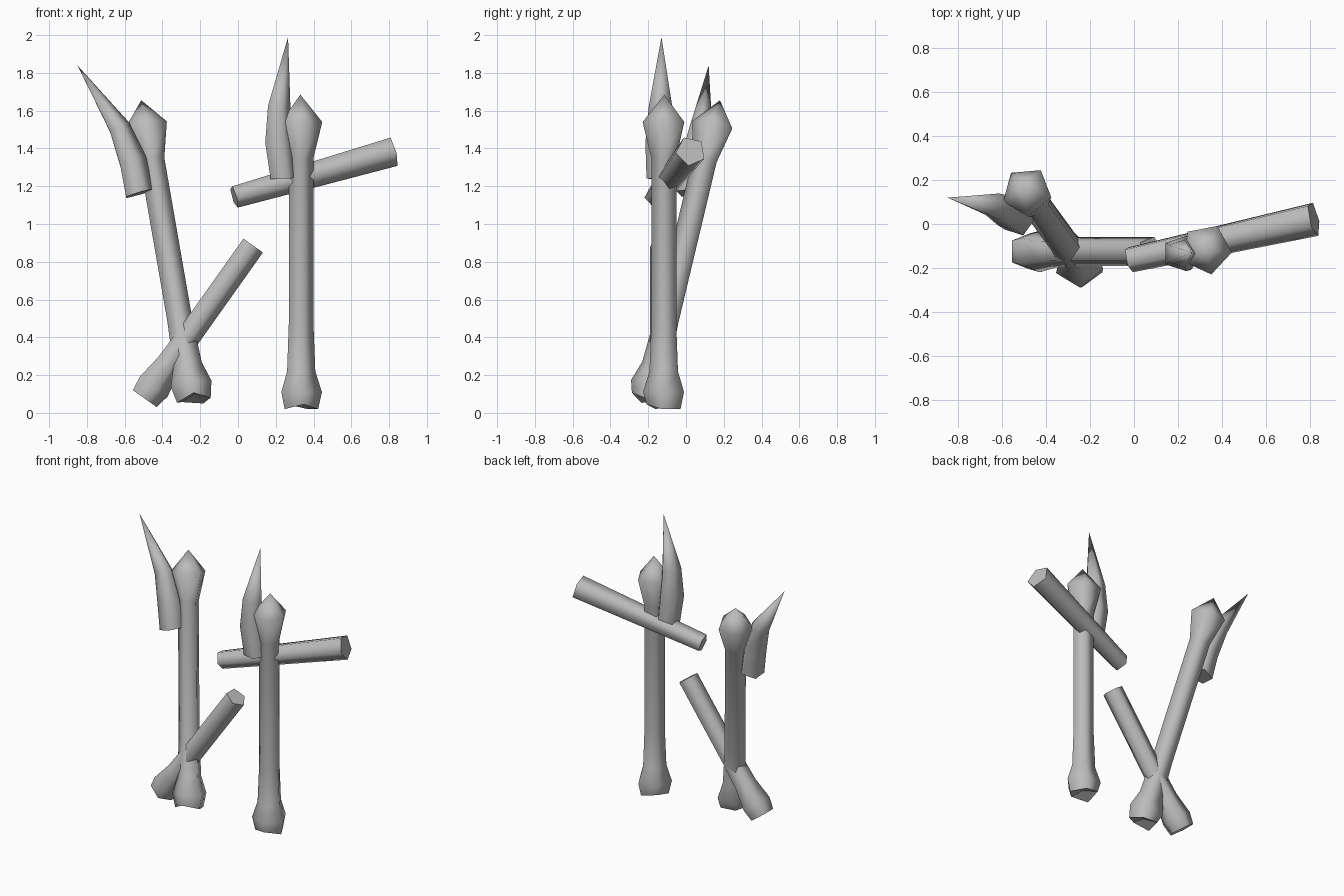
import bpy, bmesh, math
from mathutils import Vector

if "Cube" in bpy.data.objects:
    bpy.data.objects.remove(bpy.data.objects["Cube"], do_unlink=True)

grey = bpy.data.materials.new("bone_grey")
grey.use_nodes = True
COLOUR = (0.5, 0.5, 0.5, 1)
grey.diffuse_color = COLOUR
shader = grey.node_tree.nodes["Principled BSDF"]
shader.inputs["Base Color"].default_value = COLOUR
shader.inputs["Roughness"].default_value = 0.8

SIDES = 5


def loft(name, rings, phase, tip=None, pit=0.0, notch=0.0):
    """Five-sided loft through (centre, radius, axis) rings, base first.
    tip closes the end in a point, pit hollows the base, notch makes it jagged."""
    bm = bmesh.new()
    loops = []
    for i, (centre, radius, axis) in enumerate(rings):
        axis = Vector(axis).normalized()
        turn = Vector((0, 0, 1)).rotation_difference(axis)
        loop = []
        for k in range(SIDES):
            a = math.radians(phase) + math.tau * k / SIDES
            drop = notch * (k % 2) if i == 0 else 0
            loop.append(bm.verts.new(Vector(centre) + turn @ Vector(
                (radius * math.cos(a), radius * math.sin(a), drop))))
        loops.append(loop)
    for low, high in zip(loops, loops[1:]):
        for k in range(SIDES):
            n = (k + 1) % SIDES
            bm.faces.new((low[k], low[n], high[n], high[k])).smooth = True

    # Base, either flat or hollowed towards its middle
    base = loops[0]
    if pit:
        mid = bm.verts.new(Vector(rings[0][0]) + Vector(rings[0][2]).normalized() * pit)
        for k in range(SIDES):
            bm.faces.new((base[(k + 1) % SIDES], base[k], mid))
    else:
        bm.faces.new(base[::-1])

    # End, either a point or a flat break
    end = loops[-1]
    if tip:
        point = bm.verts.new(tip)
        for k in range(SIDES):
            bm.faces.new((end[k], end[(k + 1) % SIDES], point)).smooth = True
    else:
        bm.faces.new(end)
    for edge in bm.edges:
        if any(not f.smooth for f in edge.link_faces):
            edge.smooth = False
    mesh = bpy.data.meshes.new(name)
    bm.to_mesh(mesh)
    bm.free()
    mesh.materials.append(grey)
    obj = bpy.data.objects.new(name, mesh)
    bpy.context.collection.objects.link(obj)


def straight(name, start, end, profile, phase, pointed=False, **ends):
    """Loft along a straight axis; profile holds (distance, radius) pairs."""
    start, end = Vector(start), Vector(end)
    axis = (end - start).normalized()
    rings = [(start + axis * d, r, axis) for d, r in profile]
    loft(name, rings, phase, tip=end if pointed else None, **ends)


# Two long upright bones with knobbed ends
LONG = [(0, 0.095), (0.09, 0.115), (0.2, 0.08), (0.45, 0.07),
        (1.33, 0.07), (1.52, 0.117)]
straight("upright_bone_left", (0.33, -0.115, 0.02), (0.33, -0.115, 1.685),
         LONG, 65, pointed=True, pit=0.035, notch=0.025)
straight("upright_bone_right", (-0.235, -0.2, 0.06), (-0.512, 0.18, 1.655),
         LONG, 58, pointed=True, pit=0.035, notch=0.025)

# Short broken bone leaning across the right upright
straight("leaning_bone", (-0.5, -0.125, 0.08), (0.075, -0.125, 0.89),
         [(0, 0.085), (0.08, 0.1), (0.22, 0.076), (0.4, 0.07), (0.993, 0.07)],
         0, pit=0.02)

# Broken shaft across the left upright
straight("cross_bone", (-0.02, -0.16, 1.145), (0.82, 0.025, 1.385),
         [(0, 0.062), (0.893, 0.082)], 0)

# Curved pointed fangs beside the upright bones
loft("left_fang", [((0.236, -0.135, 1.24), 0.078, (-0.05, 0, 1)),
                   ((0.212, -0.135, 1.43), 0.084, (0, 0, 1)),
                   ((0.212, -0.135, 1.62), 0.066, (0.1, 0, 1))],
     0, tip=(0.265, -0.13, 1.99))
loft("right_fang", [((-0.528, 0.025, 1.16), 0.082, (-0.3, 0.1, 1)),
                    ((-0.562, 0.045, 1.33), 0.08, (-0.35, 0.15, 1)),
                    ((-0.632, 0.08, 1.51), 0.062, (-0.5, 0.1, 1))],
     0, tip=(-0.85, 0.12, 1.84))
